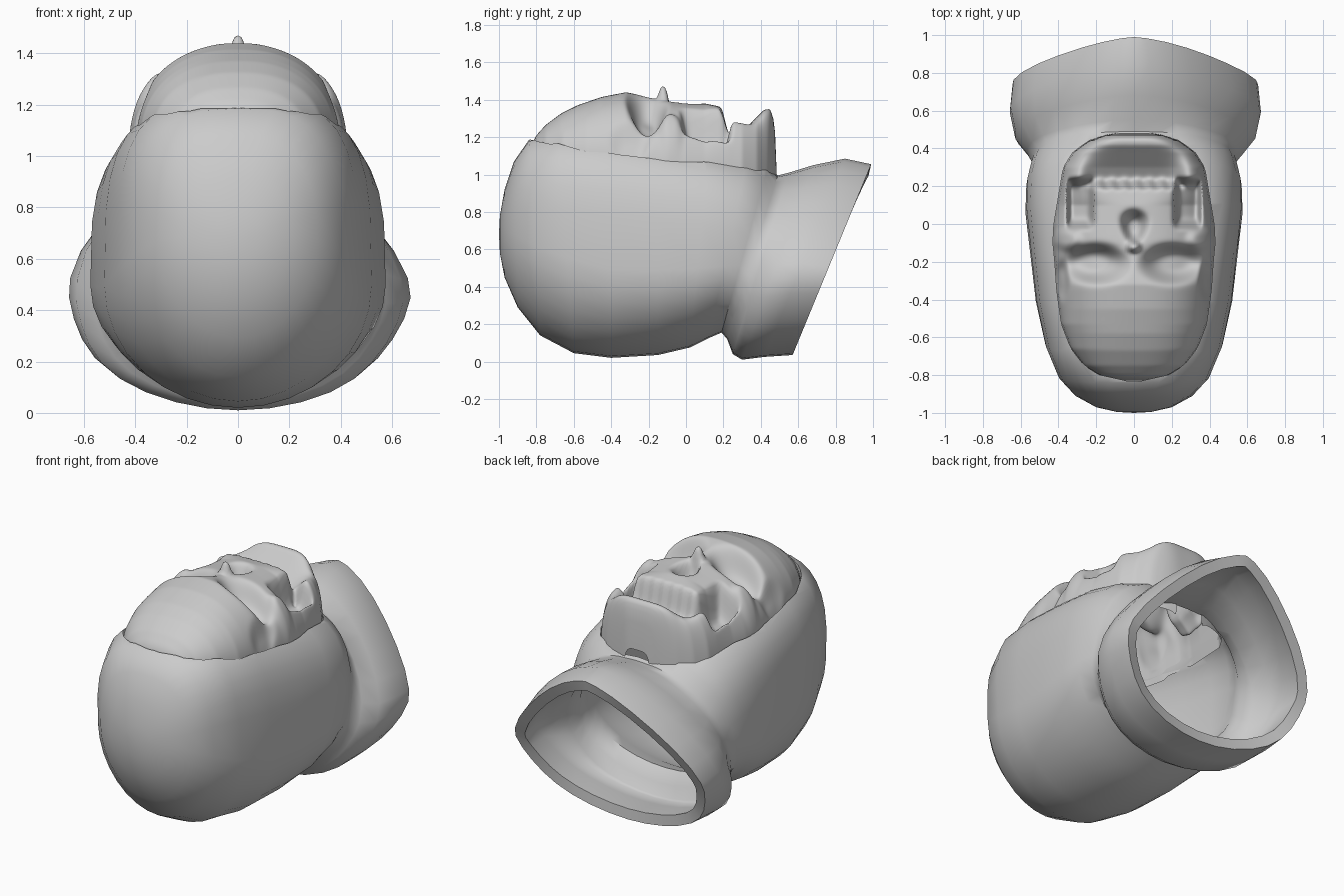
import bpy, bmesh, math

if "Cube" in bpy.data.objects:
    bpy.data.objects.remove(bpy.data.objects["Cube"])

def make(name, verts, faces):
    bm = bmesh.new()
    vs = [bm.verts.new(v) for v in verts]
    for f in faces:
        bm.faces.new([vs[i] for i in f])
    bmesh.ops.recalc_face_normals(bm, faces=bm.faces[:])
    me = bpy.data.meshes.new(name)
    bm.to_mesh(me)
    bm.free()
    ob = bpy.data.objects.new(name, me)
    bpy.context.collection.objects.link(ob)
    return ob

def activate(ob):
    bpy.ops.object.select_all(action='DESELECT')
    ob.select_set(True)
    bpy.context.view_layer.objects.active = ob

def interp(table, t):
    for (a, va), (b, vb) in zip(table, table[1:]):
        if t <= b:
            return va + (vb - va) * max(0, (t - a) / (b - a))
    return table[-1][1]

def spow(v, e):
    return math.copysign(abs(v) ** e, v)

def blob(x, y, cx, cy, sx, sy):
    return math.exp(-(((x - cx) / sx) ** 2 + ((y - cy) / sy) ** 2) ** 2)

def box(x, y, cx, cy, sx, sy):
    return math.exp(-((x - cx) / sx) ** 8 - ((y - cy) / sy) ** 8)

# Face outline: half width along y, and centre-line height along y
WIDTH = [(-.83, .04), (-.82, .11), (-.8, .18), (-.75, .26), (-.66, .33), (-.53, .38),
         (-.35, .405), (-.2, .415), (-.1, .425), (0, .42), (.15, .395), (.3, .37),
         (.38, .32), (.44, .24), (.47, .16), (.485, .08)]
CREST = [(-.83, 1.15), (-.8, 1.21), (-.75, 1.265), (-.67, 1.325), (-.58, 1.37), (-.45, 1.415),
         (-.32, 1.44), (-.22, 1.42), (-.12, 1.395), (0, 1.385), (.1, 1.38), (.2, 1.36),
         (.3, 1.34), (.45, 1.35), (.475, 1.28), (.485, 1.1)]

def skull_height(x, y, t):
    ax = abs(x)
    floor = 1.11 - .12 * (y + .82)
    p = 2.4 if y < .1 else min(5, 2.4 + (y - .1) * 20)
    z = floor + (interp(CREST, y) - floor) * max(0, 1 - abs(t) ** p) ** .5
    z -= .14 * blob(ax, y, .205, -.21, .145, .088)             # eye sockets
    z -= .12 * blob(x, y, 0, -.015, .058 + .2 * max(-.1, min(y, .05)), .075)  # nasal opening
    z += .08 * blob(x, y, 0, -.118, .03, .03)                  # nose bridge
    z += .04 * blob(ax, y, .36, -.08, .07, .055)               # cheekbones
    z -= .07 * blob(ax, y, .385, -.30, .035, .09)              # temples
    z -= .19 * box(ax, y, .285, .11, .065, .12)                # hollows under cheeks
    edge = .205 + .005 * math.sin(95 * x)
    ramp = max(0, 1 - (y - .2) / .22)
    z -= .2 * ramp * box(x, y, 0, edge + .12, .26, .12)        # open mouth, sloping to chin
    return max(z, floor - .02)

# Skull face: relief surface facing up, with a skirt tucked into the hood
NX, NY = 96, 150
verts, faces = [], []
for j in range(NY + 1):
    y = -.83 + 1.315 * j / NY
    w = interp(WIDTH, y)
    for i in range(NX + 1):
        t = math.sin(math.pi / 2 * (2 * i / NX - 1))
        skirt = i in (0, NX) or j in (0, NY)
        z = skull_height(w * t, y, t) - (.1 if skirt else 0)
        verts.append((w * t * (1.03 if skirt else 1), y, z))
for j in range(NY):
    for i in range(NX):
        a = j * (NX + 1) + i
        faces.append((a, a + 1, a + NX + 2, a + NX + 1))
skull = make("skull_face", verts, faces)
activate(skull)
sm = skull.modifiers.new("soften", 'SMOOTH')
sm.factor, sm.iterations = .5, 3
bpy.ops.object.modifier_apply(modifier="soften")
bpy.ops.object.shade_smooth()

# Hood and collar rings: y top, z top, y bottom, z bottom, half width, squareness
RINGS = [(-.995, .78, -.995, .58, .09, 1), (-.97, .92, -.97, .45, .2, .9),
         (-.92, 1.07, -.9, .29, .31, .8), (-.84, 1.185, -.78, .14, .4, .68),
         (-.68, 1.225, -.6, .045, .47, .58), (-.42, 1.21, -.4, .02, .52, .55),
         (-.15, 1.17, -.15, .035, .55, .55), (.12, 1.13, .02, .075, .575, .58),
         (.33, 1.09, .12, .125, .57, .65), (.44, 1.05, .19, .155, .55, .75),
         (.49, .995, .22, .12, .54, .85), (.55, 1.01, .25, .04, .57, 1),
         (.68, 1.05, .3, .01, .635, 1.15), (.85, 1.085, .42, .025, .665, 1.3),
         (.99, 1.055, .57, .035, .65, 1.4)]
N = 32
verts, faces = [(0, -1, .68)], []
for k, (yt, zt, yb, zb, hw, e) in enumerate(RINGS):
    mid = .55 - .15 * min(1, k / 5)
    for i in range(N):
        a = 2 * math.pi * i / N
        c, s = math.cos(a), math.sin(a)
        e2 = e if c > 0 else 1
        fold = 1 + (.02 * math.sin(5 * a + 1) if k > 10 else 0)
        v = spow(c, e2)
        f = mid + v * ((1 - mid) if c > 0 else mid)
        verts.append((hw * spow(s, e2) * fold, yb + (yt - yb) * f, zb + (zt - zb) * f))
for i in range(N):
    n = (i + 1) % N
    faces.append((0, 1 + i, 1 + n))
    for k in range(len(RINGS) - 1):
        a = 1 + k * N
        faces.append((a + i, a + n, a + N + n, a + N + i))
hood = make("hood", verts, faces)

# Cutter for the face opening
ys = [-.83 + 1.305 * k / 40 for k in range(41)]
outline = [(interp(WIDTH, y) * 1.01, y) for y in ys]
outline += [(-x, y) for x, y in reversed(outline)]
M = len(outline)
verts = [(x, y, .9) for x, y in outline] + [(x, y, 1.6) for x, y in outline]
faces = [tuple(range(M)), tuple(range(M, 2 * M))]
faces += [(i, (i + 1) % M, M + (i + 1) % M, M + i) for i in range(M)]
cutter = make("opening_cutter", verts, faces)
cutter.hide_render = True

activate(hood)
so = hood.modifiers.new("thickness", 'SOLIDIFY')
so.thickness, so.offset = .065, -1
bo = hood.modifiers.new("opening", 'BOOLEAN')
bo.operation, bo.solver, bo.object = 'DIFFERENCE', 'EXACT', cutter
for m in ("thickness", "opening"):
    bpy.ops.object.modifier_apply(modifier=m)
bpy.data.objects.remove(cutter)
activate(hood)
bpy.ops.object.shade_smooth_by_angle(angle=math.radians(50))
